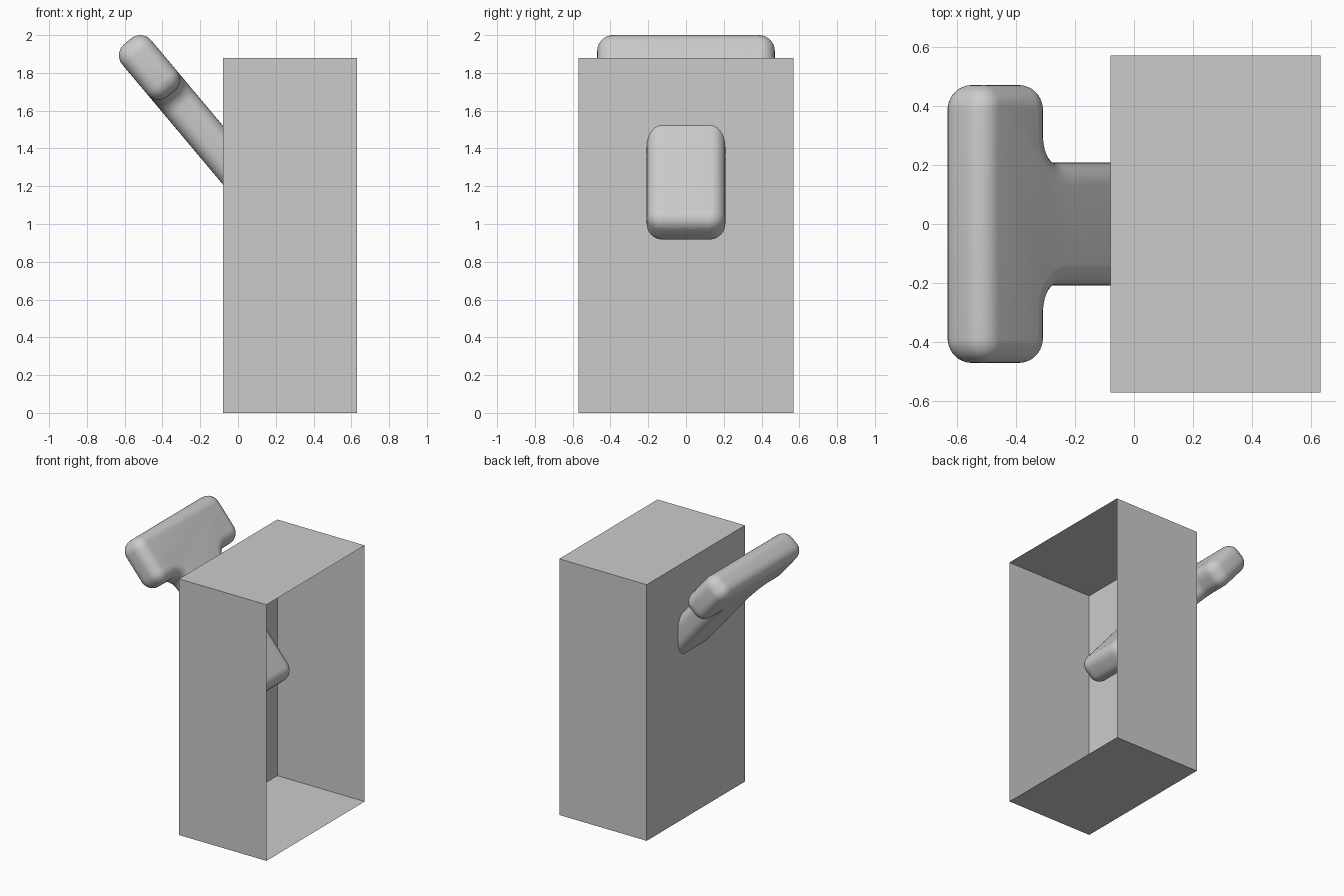
import bpy, bmesh
from math import sin, cos, radians, pi

if "Cube" in bpy.data.objects:
    bpy.data.objects.remove(bpy.data.objects["Cube"])


def add_object(name, bm):
    bmesh.ops.recalc_face_normals(bm, faces=bm.faces)
    mesh = bpy.data.meshes.new(name)
    bm.to_mesh(mesh)
    bm.free()
    ob = bpy.data.objects.new(name, mesh)
    bpy.context.collection.objects.link(ob)
    return ob


# Housing: thin-walled box, open on the +x side
x0, x1, hy, h = -0.08, 0.63, 0.57, 1.88
bm = bmesh.new()
bmesh.ops.create_cube(bm, size=1)
for v in bm.verts:
    v.co = (x1 if v.co.x > 0 else x0, 2 * hy * v.co.y, h * (v.co.z + 0.5))
bm.normal_update()
bmesh.ops.delete(bm, geom=[f for f in bm.faces if f.normal.x > 0.9], context='FACES_ONLY')
for f in bm.faces:
    f.smooth = False
mesh = bpy.data.meshes.new("housing")
bm.to_mesh(mesh)
bm.free()
housing = bpy.data.objects.new("housing", mesh)
bpy.context.collection.objects.link(housing)

# Lever: rounded T-shaped plate, tilted 50 degrees through the back wall
HEAD_END, HEAD_BASE, TIP = -0.785, -0.426, 0.54
HEAD_W, STEM_W = 0.47, 0.208
ROUND, CORNER, FILLET, HALF_T = 0.075, 0.085, 0.09, 0.10
TILT = radians(50)
STEPS = 8


def arc(cs, cy, r, a0, a1):
    pts = []
    for i in range(STEPS + 1):
        a = radians(a0 + (a1 - a0) * i / STEPS)
        pts.append((cs + r * cos(a), cy + r * sin(a)))
    return pts


def outline(inset):
    r, c = CORNER - inset, CORNER
    half = arc(HEAD_END + c, HEAD_W - c, r, 180, 90)
    half += arc(HEAD_BASE - c, HEAD_W - c, r, 90, 0)
    half += arc(HEAD_BASE + FILLET, STEM_W + FILLET, FILLET + inset, 180, 270)
    half += arc(TIP - c, STEM_W - c, r, 90, 0)
    return half + [(s, -y) for s, y in reversed(half)]


def place(s, y, t):
    return (x0 + s * cos(TILT) + t * sin(TILT), y,
            1.365 - s * sin(TILT) + t * cos(TILT))


# Stack inset outlines to give the plate fully rounded edges
angles = [pi / 2 * i / 7 for i in range(8)]
layers = [(-1, a) for a in reversed(angles)] + [(1, a) for a in angles]
bm = bmesh.new()
rings = []
for side, a in layers:
    t = side * (HALF_T - ROUND + ROUND * sin(a))
    rings.append([bm.verts.new(place(s, y, t))
                  for s, y in outline(ROUND * (1 - cos(a)))])
for lo, hi in zip(rings, rings[1:]):
    n = len(lo)
    for i in range(n):
        j = (i + 1) % n
        bm.faces.new((lo[i], lo[j], hi[j], hi[i]))
bm.faces.new(rings[0][::-1])
bm.faces.new(rings[-1])
lever = add_object("lever", bm)
bpy.context.view_layer.objects.active = lever
lever.select_set(True)
bpy.ops.object.shade_smooth_by_angle(angle=radians(40))
